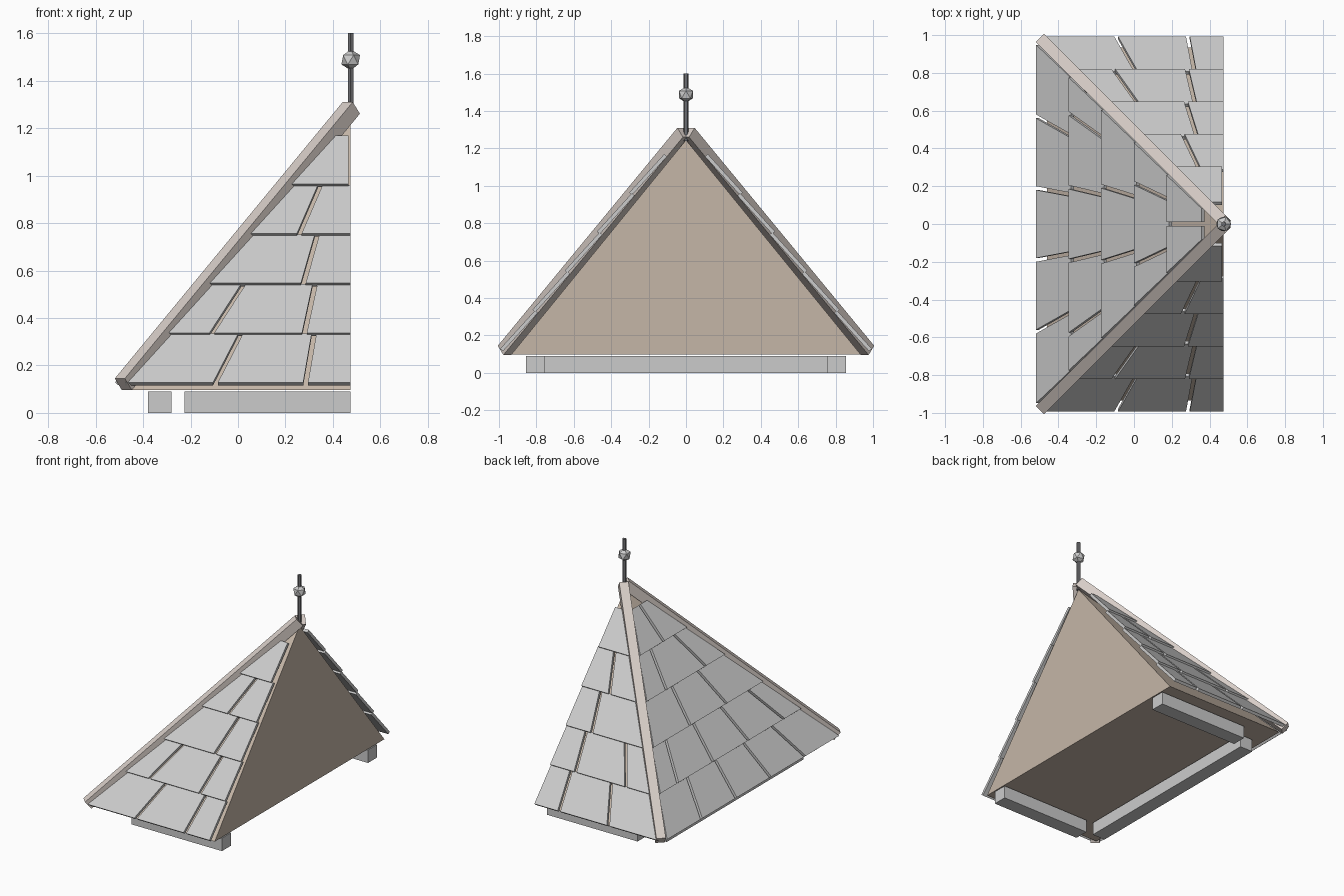
import bpy, bmesh
from mathutils import Vector, Matrix

if "Cube" in bpy.data.objects:
    bpy.data.objects.remove(bpy.data.objects["Cube"])

CX = 0.475            # x of the cut plane and the apex
HALF, BASE = 0.95, 0.1
L = 1.4917            # slope length from eave to apex
COS, SIN = 0.637, 0.771


def material(name, rgb):
    m = bpy.data.materials.new(name)
    m.diffuse_color = (*rgb, 1)
    m.use_nodes = True
    m.node_tree.nodes["Principled BSDF"].inputs["Base Color"].default_value = m.diffuse_color
    return m


def finish(name, bm, mat=None):
    bmesh.ops.recalc_face_normals(bm, faces=bm.faces[:])
    me = bpy.data.meshes.new(name)
    bm.to_mesh(me)
    bm.free()
    ob = bpy.data.objects.new(name, me)
    bpy.context.collection.objects.link(ob)
    if mat:
        me.materials.append(mat)
    return ob


def add_prism(bm, lower, upper):
    a = [bm.verts.new(p) for p in lower]
    b = [bm.verts.new(p) for p in upper]
    bm.faces.new(a)
    bm.faces.new(b)
    for i in range(len(a)):
        j = (i + 1) % len(a)
        bm.faces.new((a[i], a[j], b[j], b[i]))


def add_box(bm, lo, hi):
    (x0, y0, z0), (x1, y1, z1) = lo, hi
    ring = [(x0, y0), (x1, y0), (x1, y1), (x0, y1)]
    add_prism(bm, [(x, y, z0) for x, y in ring], [(x, y, z1) for x, y in ring])


wood = material("board_wood", (0.56, 0.47, 0.39))
trim = material("trim_wood", (0.68, 0.61, 0.57))
iron = material("dark_iron", (0.16, 0.16, 0.17))

# Solid roof core: half of a square pyramid
bm = bmesh.new()
base = [bm.verts.new(p) for p in [(-0.46, -0.935, 0.097), (CX, -0.935, 0.097),
                                  (CX, 0.935, 0.097), (-0.46, 0.935, 0.097)]]
tip = bm.verts.new((CX, 0, 1.245))
bm.faces.new(base)
for i in range(4):
    bm.faces.new((base[i], base[(i + 1) % 4], tip))
finish("roof_core", bm, wood)

# Shingles: rows of tilted slabs whose joints point to the apex
ROW_GAPS = [(0.19, 0.57), (0.195, 0.585), (0.2,), (0.217,), (0.0,)]
PITCH, LENGTH, THICK, GAP = 0.271, 0.277, 0.02, 0.01


def hip(s):
    return HALF * (1 - s / L) - 0.005


def shingles(name, place, u_max):
    bm = bmesh.new()
    for row, gaps in enumerate(ROW_GAPS):
        s0 = -0.006 + row * PITCH
        s1 = s0 + LENGTH
        cuts = sorted({-g for g in gaps} | set(gaps))
        bounds = [-hip(s0)] + cuts + [hip(s0)]
        shrink = hip(s1) / hip(s0)
        last = len(bounds) - 2
        for i in range(last + 1):
            ga = 0 if i == 0 else GAP
            gb = 0 if i == last else GAP
            a, b = bounds[i], bounds[i + 1]
            if a + ga >= u_max - 0.001:
                continue
            quad = [(a + ga, s0, 0.052), (b - gb, s0, 0.052),
                    (b * shrink - gb, s1, 0.039), (a * shrink + ga, s1, 0.039)]
            quad = [(min(u, u_max), s, n) for u, s, n in quad]
            add_prism(bm, [place(u, s, n - THICK) for u, s, n in quad],
                      [place(u, s, n) for u, s, n in quad])
    finish(name, bm)


def out(s, n):
    return HALF - COS * s + SIN * n


def up(s, n):
    return BASE + SIN * s + COS * n


shingles("left_shingles", lambda u, s, n: (CX - out(s, n), u, up(s, n)), 9)
shingles("front_shingles", lambda u, s, n: (CX + u, -out(s, n), up(s, n)), 0)
shingles("back_shingles", lambda u, s, n: (CX + u, out(s, n), up(s, n)), 0)

# Hip rails: square-cut bars along both hip edges
for name, side in (("front_hip_rail", -1), ("back_hip_rail", 1)):
    start = Vector((-0.498, 0.985 * side, 0.145))
    end = Vector((0.4625, 0.025 * side, 1.31))
    axis = (end - start).normalized()
    across = Vector((1, side, 0)).normalized() * 0.03
    down = axis.cross(across).normalized() * 0.065
    if down.z > 0:
        down = -down
    bm = bmesh.new()
    add_prism(bm, *[[p - across, p + across, p + across + down, p - across + down]
                    for p in (start, end)])
    finish(name, bm, trim)

# Support beams under the eaves
for name, lo, hi in (("left_beam", (-0.38, -0.755, 0), (-0.28, 0.755, 0.09)),
                     ("front_beam", (-0.225, -0.855, 0), (CX, -0.755, 0.09)),
                     ("back_beam", (-0.225, 0.755, 0), (CX, 0.855, 0.09))):
    bm = bmesh.new()
    add_box(bm, lo, hi)
    finish(name, bm)

# Finial rod and faceted ball
bm = bmesh.new()
bmesh.ops.create_cone(bm, cap_ends=True, segments=6, radius1=0.0135, radius2=0.0135,
                      depth=0.36, matrix=Matrix.Translation((CX, 0, 1.42)))
finish("finial_rod", bm, iron)
bm = bmesh.new()
bmesh.ops.create_icosphere(bm, subdivisions=1, radius=0.044,
                           matrix=Matrix.Translation((CX, 0, 1.488)))
finish("finial_ball", bm)
